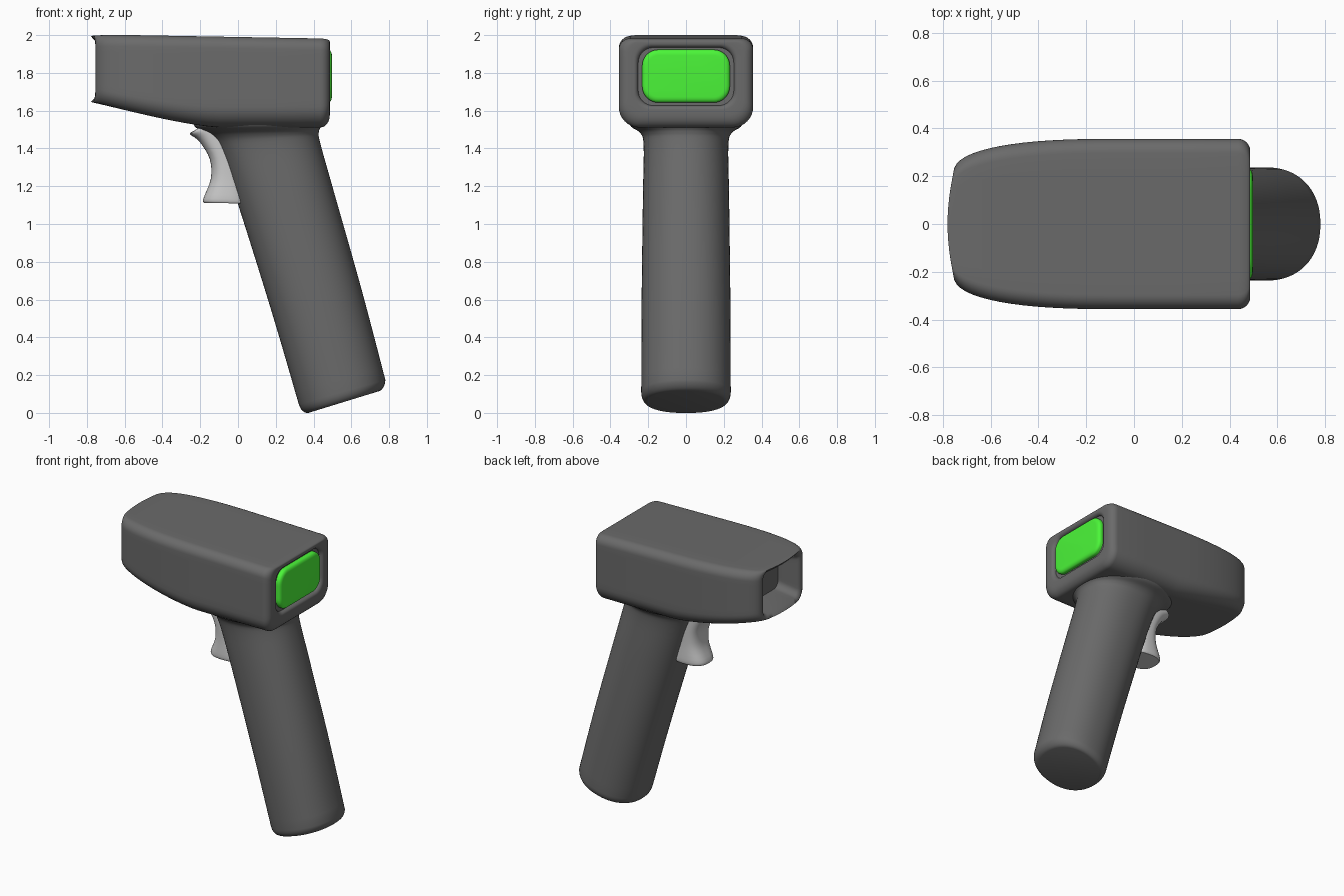
import bpy, bmesh, math
from mathutils import Vector

if "Cube" in bpy.data.objects:
    bpy.data.objects.remove(bpy.data.objects["Cube"])


def material(name, color):
    m = bpy.data.materials.new(name)
    m.diffuse_color = color
    m.use_nodes = True
    m.node_tree.nodes["Principled BSDF"].inputs["Base Color"].default_value = m.diffuse_color
    return m


def loft(name, rings, mat, angle=40):
    """Bridge equal-length closed rings and cap both ends."""
    bm = bmesh.new()
    loops = [[bm.verts.new(p) for p in ring] for ring in rings]
    n = len(loops[0])
    for a, b in zip(loops, loops[1:]):
        for i in range(n):
            j = (i + 1) % n
            bm.faces.new((a[i], a[j], b[j], b[i]))
    bm.faces.new(loops[0][::-1])
    bm.faces.new(loops[-1])
    bmesh.ops.recalc_face_normals(bm, faces=bm.faces)
    me = bpy.data.meshes.new(name)
    bm.to_mesh(me)
    bm.free()
    ob = bpy.data.objects.new(name, me)
    bpy.context.collection.objects.link(ob)
    me.materials.append(mat)
    bpy.ops.object.select_all(action='DESELECT')
    ob.select_set(True)
    bpy.context.view_layer.objects.active = ob
    bpy.ops.object.shade_smooth_by_angle(angle=math.radians(angle))
    return ob


def box_ring(x, hw, z0, z1, r_top, r_bot, bow=0.0):
    """Rounded rectangle across x; bow pushes the middle towards -x."""
    outline = []
    for q in range(4):
        r = r_top if q < 2 else r_bot
        cy = (hw - r) * (1 if q in (0, 3) else -1)
        cz = z1 - r if q < 2 else z0 + r
        for k in range(9):
            a = math.pi / 2 * (q + k / 8)
            outline.append(Vector((x, cy + r * math.cos(a), cz + r * math.sin(a))))
    pts = []
    for i, p in enumerate(outline):
        q = outline[(i + 1) % len(outline)]
        steps = 8 if i % 9 == 8 else 1
        for k in range(steps):
            v = p.lerp(q, k / steps)
            v.x -= bow * (1 - (v.y / hw) ** 2)
            pts.append(v)
    return pts


def oval_ring(fx, fz, bx, bz, hw, power=2.2, n=64):
    """Superellipse spanning a front and a back point of the side profile."""
    f, b = Vector((fx, 0, fz)), Vector((bx, 0, bz))
    pts = []
    for i in range(n):
        a = 2 * math.pi * i / n
        c, s = math.cos(a), math.sin(a)
        u = math.copysign(abs(c) ** (2 / power), c)
        v = math.copysign(abs(s) ** (2 / power), s)
        pts.append((f + b) / 2 + (b - f) / 2 * u + Vector((0, hw * v, 0)))
    return pts


def smooth_rows(rows, steps=4):
    """Catmull-Rom interpolation between key sections."""
    rows = [Vector(r) for r in rows]
    out = []
    for i in range(len(rows) - 1):
        p0, p1 = rows[max(i - 1, 0)], rows[i]
        p2, p3 = rows[i + 1], rows[min(i + 2, len(rows) - 1)]
        for k in range(steps):
            t = k / steps
            out.append(p1 + (p2 - p0) * (t / 2)
                       + (p0 * 2 - p1 * 5 + p2 * 4 - p3) * (t * t / 2)
                       + (p1 * 3 - p0 - p2 * 3 + p3) * (t ** 3 / 2))
    return out + [rows[-1]]


shell = material("shell_dark", (0.145, 0.145, 0.145, 1))

# Head: scan window recess, rounded nose, straight body, recessed rear panel
NOSE, BACK, ROUND = -0.755, 0.486, 0.05


def head_ring(x):
    t = min(1, max(0, (-0.1 - x) / (-0.1 - NOSE)))
    hw = 0.212 + 0.144 * (1 - t ** 2.4) ** (1 / 2.4)
    z0 = 1.511 + 0.135 * t ** 1.35
    z1 = 1.99 - 0.018 * x - 0.008 * t ** 12
    e = max(0, (x - BACK + ROUND) / ROUND)
    e = 1 - math.sqrt(max(0, 1 - e * e))
    return box_ring(x, hw - 0.05 * e, z0 + 0.065 * e, z1 - 0.015 * e,
                    0.06, 0.11 - 0.04 * t - 0.03 * e, 0.025 * t ** 6)


rings = [box_ring(-0.60, 0.18, 1.70, 1.94, 0.05, 0.05),
         box_ring(-0.735, 0.198, 1.668, 1.97, 0.05, 0.05, 0.023)]
rings += [head_ring(-0.1 + (NOSE + 0.1) * math.cos(math.pi / 2 * k / 16)) for k in range(17)]
rings += [head_ring(0.2)]
rings += [head_ring(BACK - ROUND + ROUND * math.sin(math.pi / 2 * k / 6)) for k in range(7)]
# dished recess around the rear indicator
for k in range(7):
    a = math.pi / 2 * k / 6
    d, depth = 0.022 * math.sin(a), 0.025 * (1 - math.cos(a))
    rings.append(box_ring(BACK - depth, 0.275 - d, 1.605 + d, 1.956 - d, 0.08, 0.08))
loft("scanner_head", rings, shell, angle=65)

# Handle: tilted grip with rounded foot, flaring into the head
grip = smooth_rows([
    (0.322, 0.045, 0.780, 0.175, 0.237),
    (0.180, 0.53, 0.655, 0.65, 0.235),
    (-0.005, 1.12, 0.505, 1.18, 0.228),
    (-0.098, 1.385, 0.435, 1.43, 0.224),
    (-0.150, 1.470, 0.428, 1.488, 0.240),
    (-0.225, 1.512, 0.440, 1.517, 0.29),
    (-0.235, 1.550, 0.445, 1.55, 0.31)], 5)
axis = Vector((0.3, 0, -0.954))
across = Vector((0.954, 0, 0.3))
foot = []
for k in range(6):
    a = math.pi / 2 * k / 6
    drop, inset = 0.058 * math.cos(a), 0.035 * (1 - math.sin(a))
    d = axis * drop
    g = grip[0]
    foot.append((g[0] + d.x + across.x * inset, g[1] + d.z + across.z * inset,
                 g[2] + d.x - across.x * inset - drop * 0.3,
                 g[3] + d.z - across.z * inset + drop * 0.1, g[4] - inset))
loft("handle", [oval_ring(*r) for r in foot + grip], shell, angle=50)

# Trigger: concave finger rest
trigger = smooth_rows([
    (-0.180, 1.112, 0.06, 1.108, 0.098),
    (-0.183, 1.135, 0.06, 1.13, 0.105),
    (-0.144, 1.24, 0.03, 1.24, 0.10),
    (-0.150, 1.345, 0.0, 1.37, 0.10),
    (-0.205, 1.437, -0.06, 1.51, 0.10),
    (-0.254, 1.475, -0.12, 1.535, 0.097),
    (-0.240, 1.490, -0.15, 1.54, 0.08)])
loft("trigger", [oval_ring(*r, power=2.6) for r in trigger],
     material("trigger_white", (0.88, 0.88, 0.86, 1)))

# Rear indicator: soft-edged pad
pad = [box_ring(0.42, 0.232, 1.643, 1.923, 0.085, 0.085)]
for k in range(6):
    a = math.pi / 2 * k / 5
    i = 0.03 * (1 - math.cos(a))
    pad.append(box_ring(0.477 + 0.02 * math.sin(a), 0.232 - i, 1.643 + i, 1.923 - i,
                        0.085 - i, 0.085 - i))
loft("rear_indicator", pad, material("indicator_green", (0.07, 0.92, 0.04, 1)), angle=60)
